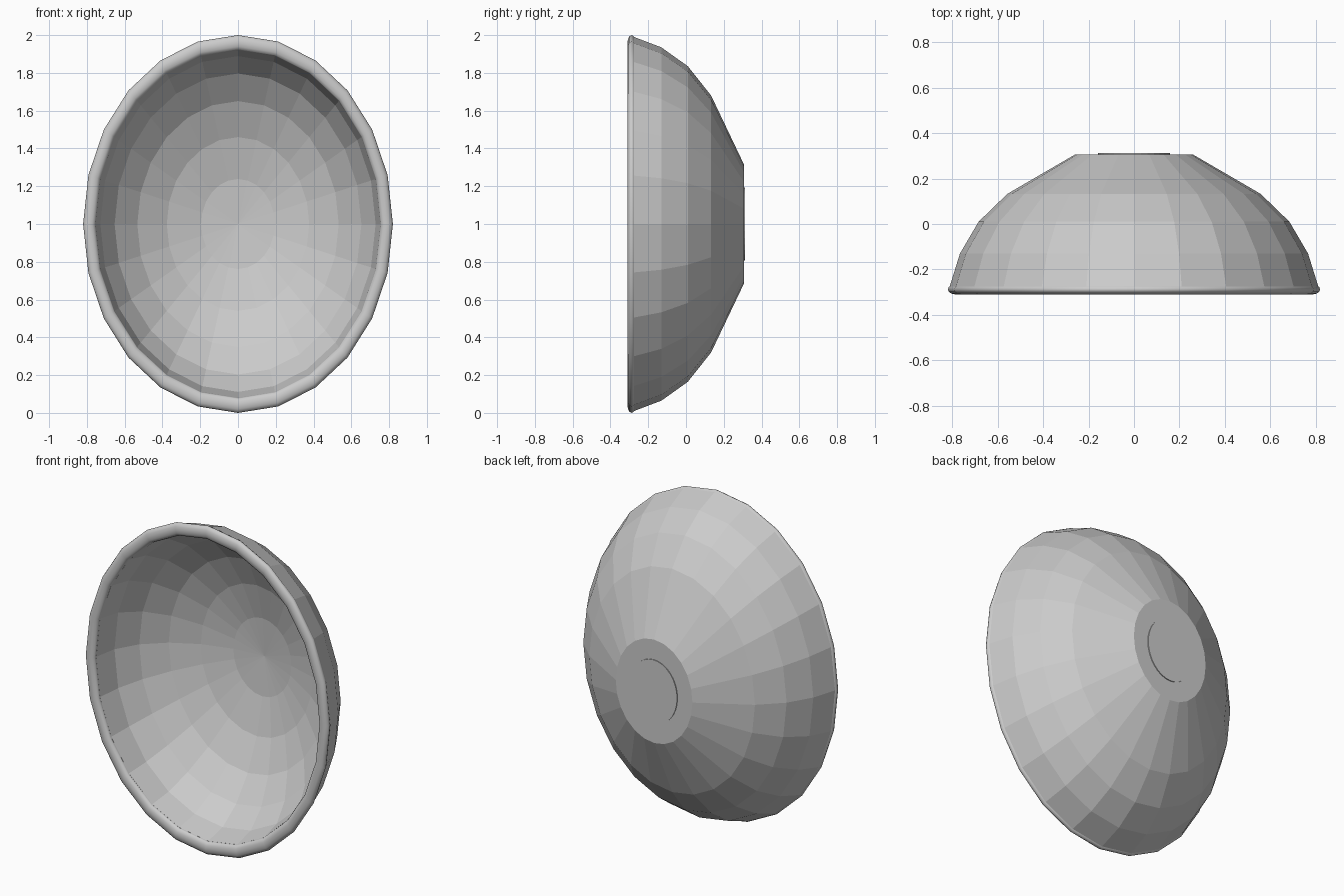
import bpy
import bmesh
from math import sin, cos, pi, radians

cube = bpy.data.objects.get("Cube")
if cube:
    bpy.data.objects.remove(cube, do_unlink=True)

SEGMENTS = 24
WIDTH = 0.82      # oval width relative to its height
CENTRE_Z = 1.0


def lathe(name, profile, closed=False, smooth=False, segments=SEGMENTS):
    """Spin (radius, y) points around the y axis into an oval solid."""
    bm = bmesh.new()
    rings = []
    for r, y in profile:
        if r == 0:
            rings.append([bm.verts.new((0, y, CENTRE_Z))] * segments)
            continue
        ring = []
        for i in range(segments):
            a = 2 * pi * i / segments
            ring.append(bm.verts.new((WIDTH * r * sin(a), y, CENTRE_Z + r * cos(a))))
        rings.append(ring)
    pairs = list(zip(rings, rings[1:]))
    if closed:
        pairs.append((rings[-1], rings[0]))
    for a, b in pairs:
        for i in range(segments):
            j = (i + 1) % segments
            corners = list(dict.fromkeys((a[i], a[j], b[j], b[i])))
            bm.faces.new(corners).smooth = smooth
    bmesh.ops.recalc_face_normals(bm, faces=bm.faces[:])
    mesh = bpy.data.meshes.new(name)
    bm.to_mesh(mesh)
    bm.free()
    obj = bpy.data.objects.new(name, mesh)
    bpy.context.collection.objects.link(obj)
    return obj


# Faceted bowl: flat-backed outside, rounded hollow inside
outside = [(0, 0.307), (0.315, 0.307), (0.68, 0.133), (0.835, 0.01),
           (0.935, -0.13), (0.992, -0.28)]
steps = 6
inside = [(0.92 * sin(radians(90 - 15 * k)), -0.287 + 0.54 * sin(radians(15 * k)))
          for k in range(steps)]
lathe("bowl", outside + inside + [(0, 0.253)])

# Rounded lip around the opening
lip = [(0.96 + 0.04 * cos(2 * pi * k / 12), -0.288 + 0.022 * sin(2 * pi * k / 12))
       for k in range(12)]
lathe("rim", lip, closed=True, smooth=True)

# Thin raised disc on the back
lathe("back_disc", [(0, 0.312), (0.193, 0.312), (0.193, 0.295), (0, 0.295)], segments=32)
